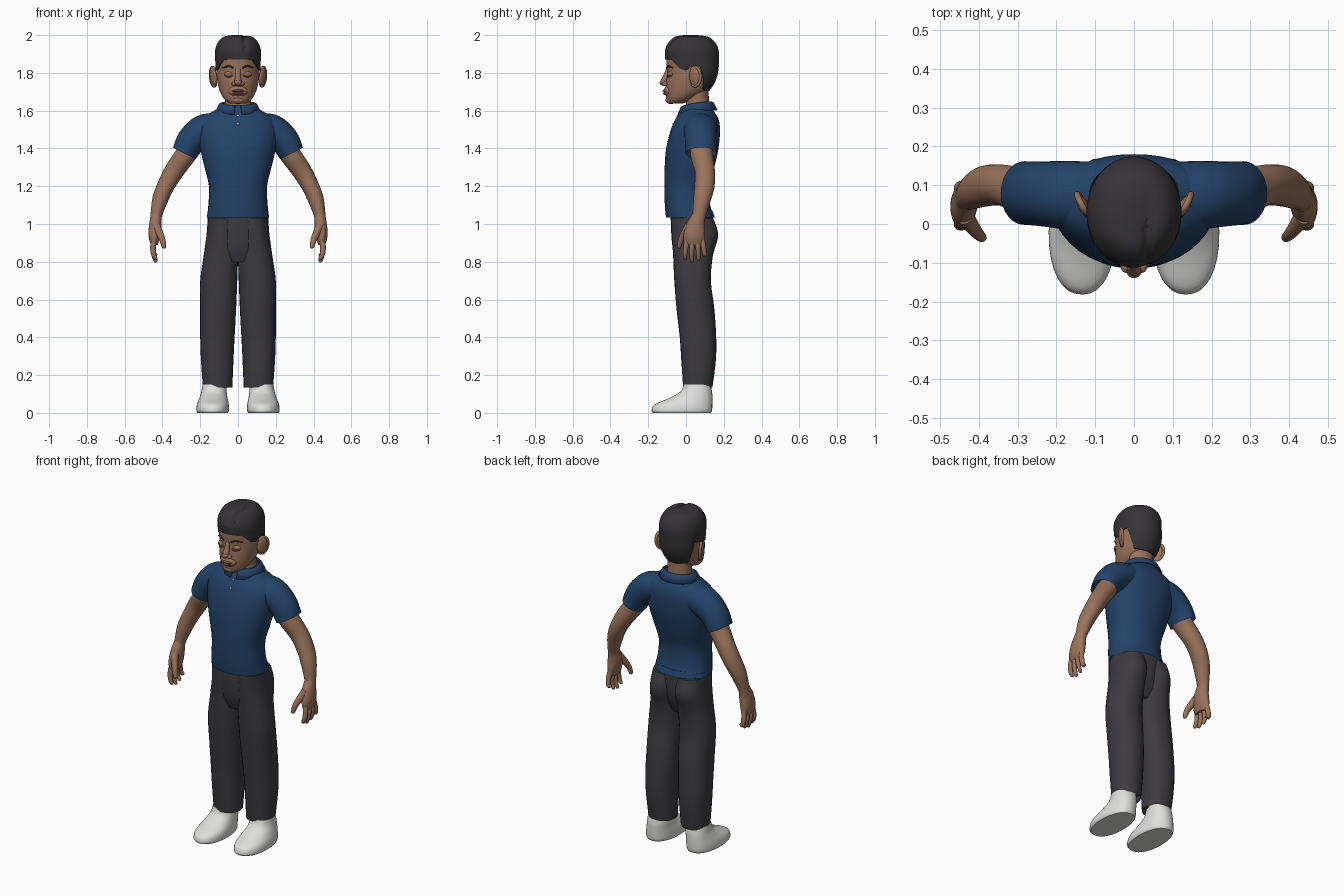
import bpy, bmesh, math
from mathutils import Vector, Matrix

cube = bpy.data.objects.get("Cube")
if cube:
    bpy.data.objects.remove(cube)


def material(name, r, g, b):
    m = bpy.data.materials.new(name)
    m.use_nodes = True
    m.diffuse_color = (r, g, b, 1)
    node = m.node_tree.nodes["Principled BSDF"]
    node.inputs["Base Color"].default_value = (r, g, b, 1)
    node.inputs["Roughness"].default_value = 0.8
    return m


SKIN = material("brown_skin", .32, .17, .105)
LIP = material("lip_brown", .25, .115, .075)
HAIR = material("black_hair", .036, .033, .036)
SHIRT = material("navy_shirt", .017, .056, .14)
PANTS = material("charcoal_pants", .046, .043, .05)
WHITE = material("white_shoe", .74, .74, .72)
SIDES = (("left", 1), ("right", -1))
made = []


def finish(name, bm, mat):
    bmesh.ops.recalc_face_normals(bm, faces=bm.faces[:])
    mesh = bpy.data.meshes.new(name)
    bm.to_mesh(mesh)
    bm.free()
    mesh.materials.append(mat)
    ob = bpy.data.objects.new(name, mesh)
    bpy.context.collection.objects.link(ob)
    made.append(ob)
    return ob


def dense(rows, k=5):
    """Smoothly interpolate between rows of numbers."""
    out = []
    for i in range(len(rows) - 1):
        a, b = rows[max(i - 1, 0)], rows[i]
        c, d = rows[i + 1], rows[min(i + 2, len(rows) - 1)]
        for j in range(k):
            t = j / k
            out.append(tuple(q + .5 * t * (r - p + t * (2 * p - 5 * q + 4 * r - s + t * (3 * (q - r) + s - p)))
                             for p, q, r, s in zip(a, b, c, d)))
    return out + [tuple(rows[-1])]


def skin_rings(bm, rings, closed=True, caps=True):
    vs = [[bm.verts.new(p) for p in ring] for ring in rings]
    n = len(vs[0])
    for a, b in zip(vs, vs[1:]):
        for i in range(n if closed else n - 1):
            j = (i + 1) % n
            bm.faces.new((a[i], a[j], b[j], b[i]))
    if caps:
        bm.faces.new(vs[0])
        bm.faces.new(vs[-1])


def tube(name, rows, mat, side=1, upright=False, hem=False, n=28, power=2.0):
    """Skin oval sections (x, y, z, half width, half depth) along a path."""
    rows = dense(rows)
    centres = [Vector(r[:3]) for r in rows]
    rings = []
    for i, r in enumerate(rows):
        t = (centres[min(i + 1, len(rows) - 1)] - centres[max(i - 1, 0)]).normalized()
        if upright:
            t = Vector((0, 0, 1))
        u = Vector((0, 1, 0))
        u = (u - t * t.dot(u)).normalized()
        v = t.cross(u)

        def ring(scale, shift):
            pts = []
            for k in range(n):
                a = math.tau * k / n
                c, s = math.cos(a), math.sin(a)
                c = math.copysign(abs(c) ** (2 / power), c) * scale
                s = math.copysign(abs(s) ** (2 / power), s) * scale
                p = centres[i] + t * shift + v * c * r[3] + u * s * r[4]
                pts.append((p.x * side, p.y, p.z))
            return pts
        if hem and i == 0:
            rings.append(ring(.9, .035))      # turned-in hem
        rings.append(ring(1, 0))
    bm = bmesh.new()
    skin_rings(bm, rings)
    return finish(name, bm, mat)


def upright_rows(rows):
    """(x, front y, back y, z, half width) to oval sections."""
    return [(x, (f + b) / 2, z, w, (b - f) / 2) for x, f, b, z, w in rows]


def ball(name, centre, size, mat, turn=0, tilt=0):
    bm = bmesh.new()
    bmesh.ops.create_uvsphere(bm, u_segments=20, v_segments=12, radius=1)
    m = (Matrix.Translation(centre) @ Matrix.Rotation(turn, 4, 'Z')
         @ Matrix.Rotation(tilt, 4, 'Y') @ Matrix.Diagonal((*size, 1)))
    bmesh.ops.transform(bm, matrix=m, verts=bm.verts[:])
    return finish(name, bm, mat)


def lookup(rows, key, col=0):
    """Linear interpolation of a table on one column."""
    for a, b in zip(rows, rows[1:]):
        if key <= b[col]:
            t = max(0, (key - a[col]) / (b[col] - a[col]))
            return [p + (q - p) * t for p, q in zip(a, b)]
    return rows[-1]


# Shirt body, placket buttons
torso = upright_rows([
    (0, -.106, .153, 1.035, .165), (0, -.112, .128, 1.1, .157), (0, -.115, .125, 1.2, .154),
    (0, -.113, .15, 1.3, .177), (0, -.105, .172, 1.4, .2), (0, -.08, .18, 1.5, .212),
    (0, -.053, .17, 1.56, .19), (0, -.025, .145, 1.6, .125), (0, -.01, .13, 1.63, .085)])
tube("shirt_body", torso, SHIRT, upright=True, hem=True, n=40, power=2.15)
for label, z in (("upper", 1.572), ("lower", 1.53)):
    row = lookup(dense(torso), z, 2)
    ball(label + "_button", (0, row[1] - row[4], z), (.006, .004, .006), WHITE)

# Folded collar, open at the front
rings = []
for w, d, drop in ((.082, .072, .025), (.088, .077, 0), (.1, .088, .006), (.12, .107, .045)):
    ring = []
    for i in range(41):
        a = .16 + (math.tau - .32) * i / 40
        front = (1 + math.cos(a)) / 2
        ring.append((w * math.sin(a), .06 - d * math.cos(a), 1.648 - drop - .022 * front ** 2))
    rings.append(ring)
bm = bmesh.new()
skin_rings(bm, rings, closed=False, caps=False)
collar = finish("shirt_collar", bm, SHIRT)
collar.modifiers.new("thickness", 'SOLIDIFY').thickness = .005

# Trouser seat
tube("trouser_seat", upright_rows([
    (0, -.05, .1, .8, .08), (0, -.07, .13, .87, .15),
    (0, -.078, .145, .95, .161), (0, -.082, .143, 1.06, .16)]), PANTS, upright=True, n=36)

for label, s in SIDES:
    # Legs, ankles and shoes
    tube(label + "_trouser_leg", upright_rows([
        (.108, -.015, .14, .135, .078), (.11, -.025, .158, .28, .086), (.109, -.033, .16, .4, .091),
        (.105, -.05, .15, .55, .095), (.102, -.062, .132, .7, .098), (.091, -.068, .142, .83, .091),
        (.084, -.076, .17, .94, .083), (.08, -.08, .145, 1.03, .08)]),
        PANTS, s, upright=True, hem=True, power=2.2)
    tube(label + "_ankle", upright_rows([
        (.115, .01, .115, .1, .05), (.112, .01, .115, .25, .05)]), SKIN, s, upright=True)
    tube(label + "_shoe", upright_rows([
        (.134, -.175, .132, 0, .08), (.134, -.182, .138, .014, .086), (.133, -.165, .14, .045, .084),
        (.13, -.085, .14, .08, .074), (.127, -.03, .138, .112, .067), (.125, -.012, .13, .15, .063)]),
        WHITE, s, upright=True, n=32, power=2.25)

    # Sleeve and arm
    tube(label + "_sleeve", [
        (.283, .08, 1.375, .068, .082), (.245, .078, 1.443, .078, .083),
        (.18, .075, 1.495, .085, .088), (.1, .07, 1.52, .07, .09)], SHIRT, s, hem=True)
    tube(label + "_arm", [
        (.2, .08, 1.48, .06, .06), (.275, .083, 1.37, .056, .06), (.338, .1, 1.28, .052, .053),
        (.383, .098, 1.2, .046, .053), (.412, .085, 1.13, .042, .046),
        (.434, .068, 1.04, .03, .035), (.438, .06, .99, .03, .038)], SKIN, s, n=24)

    # Hand with four fingers and a thumb
    tube(label + "_palm", [
        (.434, .066, 1.045, .028, .034), (.438, .05, .985, .034, .05),
        (.443, .043, .93, .03, .057), (.443, .042, .89, .018, .05)], SKIN, s, n=24)
    for finger, y, spread, z in (("little", .085, .014, .83), ("ring", .06, .006, .805),
                                 ("middle", .033, -.003, .797), ("index", .005, -.01, .81)):
        tube(label + "_" + finger + "_finger", [
            (.443, y, .925, .014, .014), (.45, y + spread * .5, .88, .015, .0135),
            (.447, y + spread, .84, .013, .012), (.436, y + spread, z + .007, .01, .009),
            (.434, y + spread, z, .004, .004)], SKIN, s, n=14)
    tube(label + "_thumb", [
        (.435, .02, .995, .022, .024), (.415, -.01, .95, .019, .018), (.4, -.028, .915, .016, .014),
        (.392, -.036, .88, .012, .011), (.391, -.038, .87, .005, .005)], SKIN, s, n=14)

    # Ear with raised rim
    ball(label + "_ear", (s * .13, .046, 1.778), (.013, .032, .054), SKIN, -s * .5, s * .12)
    rim = []
    for i in range(9):
        a = -2.2 + 4.6 * i / 8
        rim.append((.13 + .016 * math.cos(a) + .004 * math.sin(a), .048 + .029 * math.cos(a),
                    1.78 + .05 * math.sin(a), .008, .008))
    tube(label + "_ear_rim", rim, SKIN, s, n=10)

    # Eye, eyebrow and nostril wing
    ball(label + "_eyelid", (s * .05, -.083, 1.793), (.025, .014, .014), SKIN, s * .25)
    tube(label + "_lower_lid", [
        (.028, -.099, 1.786, .003, .003), (.05, -.096, 1.778, .003, .003),
        (.073, -.081, 1.787, .003, .003)], LIP, s, n=8)
    tube(label + "_eyebrow", [
        (.024, -.102, 1.826, .004, .004), (.05, -.094, 1.836, .005, .005),
        (.08, -.07, 1.827, .003, .003)], HAIR, s, n=8)
    ball(label + "_nostril_wing", (s * .02, -.11, 1.742), (.014, .016, .012), SKIN)

# Neck and head
tube("neck", upright_rows([
    (0, -.005, .125, 1.55, .08), (0, 0, .122, 1.64, .07), (0, -.01, .118, 1.73, .072)]),
    SKIN, upright=True)
head = upright_rows([
    (0, -.095, -.02, 1.637, .04), (0, -.103, .04, 1.66, .072), (0, -.107, .112, 1.7, .095),
    (0, -.105, .145, 1.75, .108), (0, -.1, .16, 1.8, .114), (0, -.104, .163, 1.86, .112),
    (0, -.1, .16, 1.92, .109), (0, -.076, .135, 1.96, .09), (0, -.045, .1, 1.98, .062),
    (0, -.005, .05, 1.985, .02)])
tube("head", head, SKIN, upright=True, n=40)
ball("muzzle", (0, -.088, 1.704), (.052, .029, .032), SKIN)
ball("chin", (0, -.08, 1.656), (.036, .028, .021), SKIN)
ball("upper_lip", (0, -.107, 1.705), (.034, .017, .008), LIP)
ball("lower_lip", (0, -.105, 1.691), (.03, .017, .008), LIP)
tube("nose_bridge", [
    (0, -.094, 1.82, .014, .012), (0, -.104, 1.785, .015, .015),
    (0, -.116, 1.755, .018, .018), (0, -.115, 1.738, .016, .014)], SKIN, n=16)
ball("nose_tip", (0, -.122, 1.748), (.019, .018, .015), SKIN)

# Short hair shell: hairline height by depth, with a parting groove
hairline = [(-.11, 1.872), (-.075, 1.868), (-.035, 1.822), (0, 1.812), (.02, 1.83),
            (.075, 1.835), (.1, 1.77), (.125, 1.71), (.17, 1.705)]
section = dense(head)
rings = []
for step in range(-1, 25):
    t = max(step, 0) / 24
    ring = []
    for i in range(96):
        a = math.tau * i / 96
        low = lookup(hairline, .03 - .14 * math.cos(a))[1]
        z = low + (1.985 - low) * math.sin(t * math.pi / 2)
        x, y, _, w, d = lookup(section, z, 2)
        off = -.005 if step < 0 else .006 + .005 * min(1, t * 4)
        px = (w + off) * math.sin(a)
        py = y - (d + off) * math.cos(a)
        groove = math.exp(-((px - .035) / .011) ** 2) * max(0, min(1, (.1 - py) / .12)) * min(1, t * 3)
        ring.append((px, py + .006 * groove, z + .015 * t - .011 * groove))
    rings.append(ring)
bm = bmesh.new()
skin_rings(bm, rings, caps=False)
bm.verts.ensure_lookup_table()
bm.faces.new(bm.verts[-96:])
finish("hair", bm, HAIR)

# Smooth shading with sharp hems
bpy.ops.object.select_all(action='DESELECT')
for ob in made:
    ob.select_set(True)
bpy.context.view_layer.objects.active = made[0]
bpy.ops.object.shade_smooth_by_angle(angle=math.radians(45))
